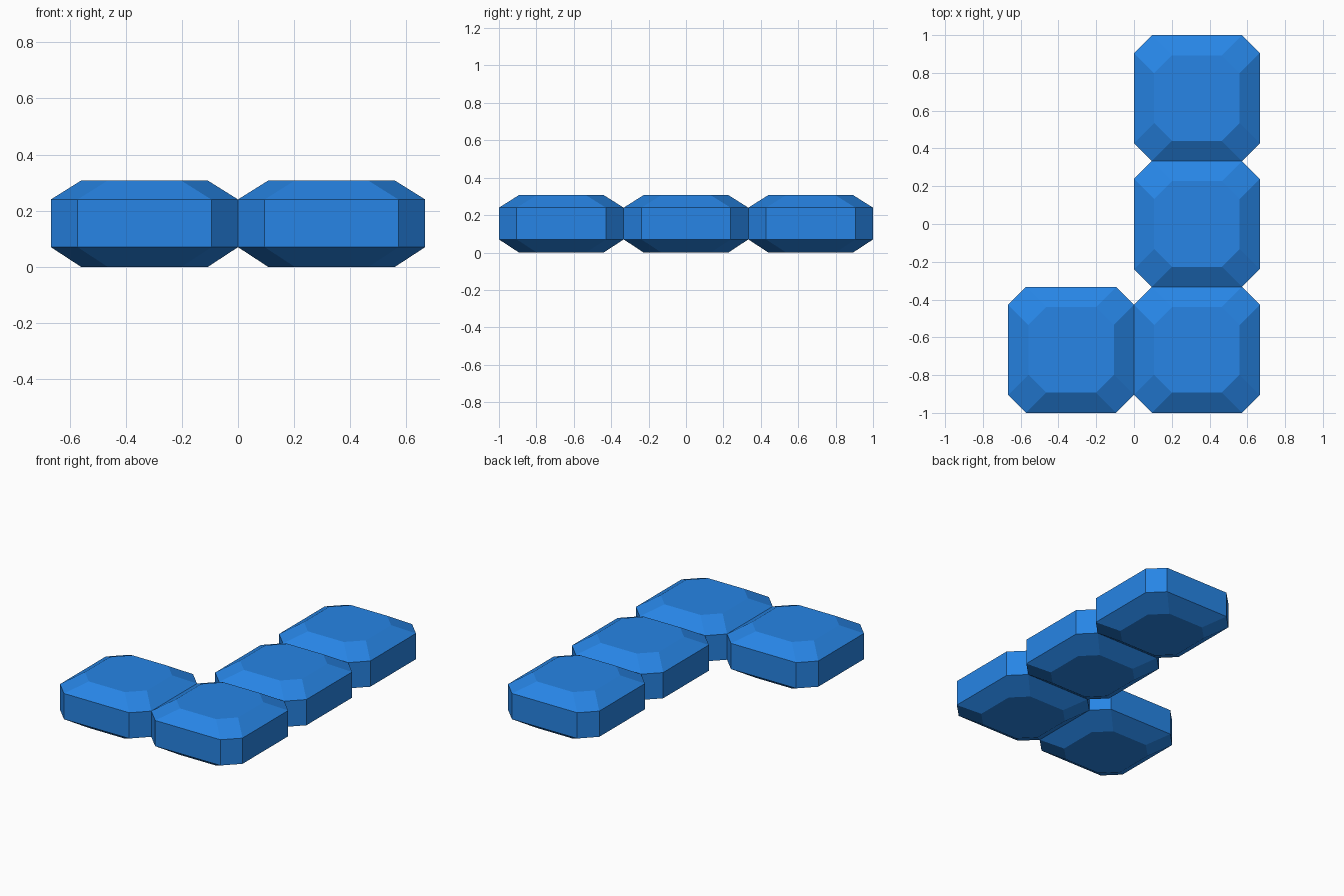
import bpy
import bmesh

cube = bpy.data.objects.get("Cube")
if cube:
    bpy.data.objects.remove(cube, do_unlink=True)

SIZE = 2 / 3       # block width
CUT = 0.095        # corner chamfer
INSET = 0.107      # how far the flat faces step in

blue = bpy.data.materials.new("blue")
blue.use_nodes = True
colour = (0.02, 0.235, 0.79, 1)
blue.diffuse_color = colour
blue.node_tree.nodes["Principled BSDF"].inputs["Base Color"].default_value = colour


def octagon(half):
    """Square outline with chamfered corners, counter-clockwise."""
    a, b = half, half - CUT
    return [(a, -b), (a, b), (b, a), (-b, a),
            (-a, b), (-a, -b), (-b, -a), (b, -a)]


def block(name, x, y):
    """Octagonal slab with sloped rims above and below."""
    bm = bmesh.new()
    levels = [(0, INSET), (0.07, 0), (0.24, 0), (0.307, INSET)]
    rings = [[bm.verts.new((px, py, z)) for px, py in octagon(SIZE / 2 - inset)]
             for z, inset in levels]
    for low, high in zip(rings, rings[1:]):
        for i in range(8):
            j = (i + 1) % 8
            bm.faces.new((low[i], low[j], high[j], high[i]))
    bm.faces.new(rings[0][::-1])
    bm.faces.new(rings[-1])
    mesh = bpy.data.meshes.new(name)
    bm.to_mesh(mesh)
    bm.free()
    mesh.materials.append(blue)
    obj = bpy.data.objects.new(name, mesh)
    obj.location = (x, y, 0)
    bpy.context.collection.objects.link(obj)


# Column of three blocks, with a foot block beside the front one
for row, name in enumerate(("front_block", "middle_block", "back_block")):
    block(name, SIZE / 2, (row - 1) * SIZE)
block("foot_block", -SIZE / 2, -SIZE)
